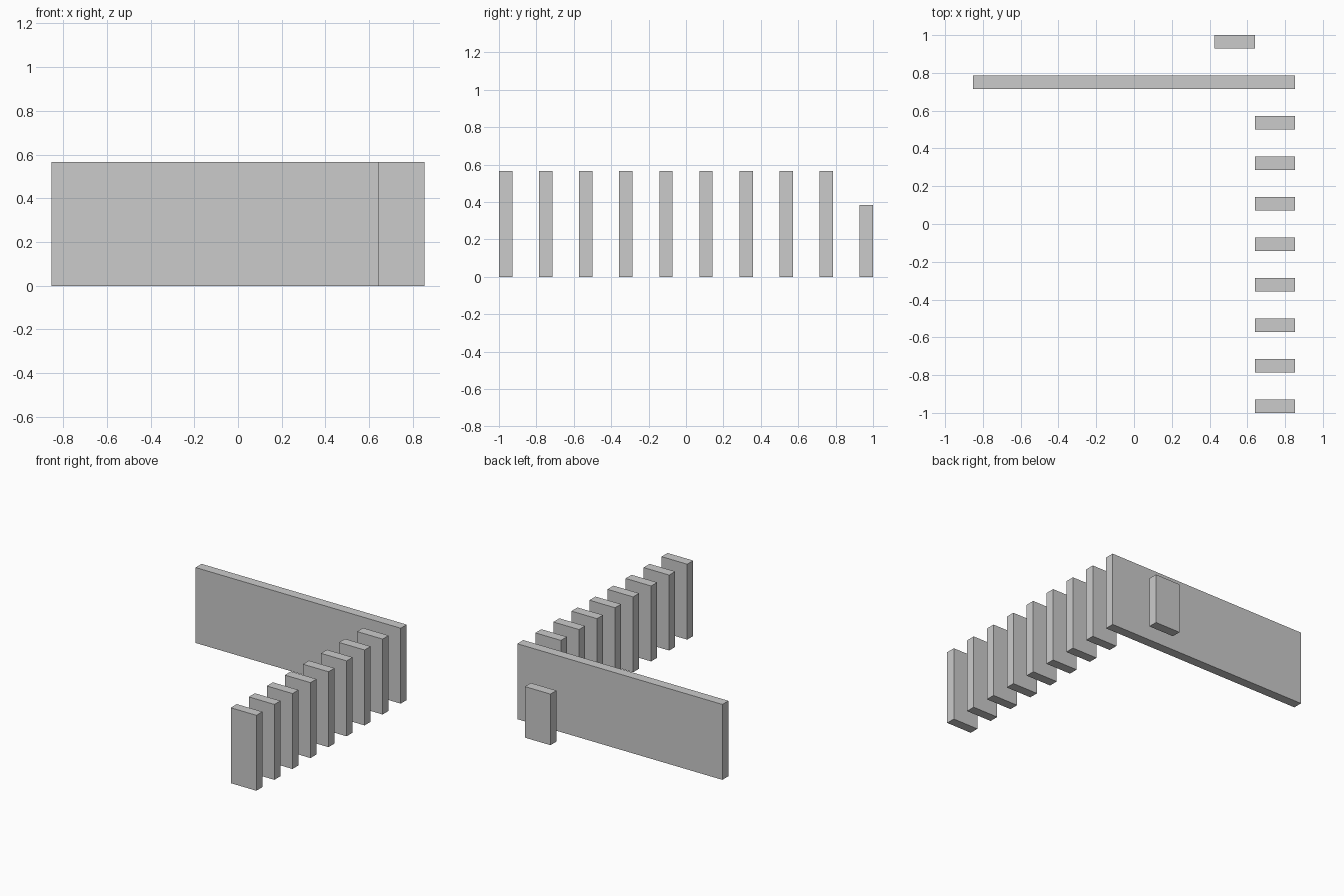
import bpy

if "Cube" in bpy.data.objects:
    bpy.data.objects.remove(bpy.data.objects["Cube"])

PITCH = 2 / 9.333      # spacing between slab centres
THICK = PITCH / 3      # slab thickness
HEIGHT = 0.567
EDGE = 0.853           # half width of the long wall
POST_W = 0.213


def slab(name, x0, x1, row, height):
    """Upright slab standing on the ground, in the given row from the front."""
    y = -1 + THICK / 2 + row * PITCH
    bpy.ops.mesh.primitive_cube_add(size=1, location=((x0 + x1) / 2, y, height / 2))
    ob = bpy.context.object
    ob.name = name
    ob.scale = (x1 - x0, THICK, height)
    bpy.ops.object.transform_apply(location=False, rotation=False, scale=True)
    return ob


# Row of equal fins along the right side
for i in range(8):
    slab(f"fin_{i + 1}", EDGE - POST_W, EDGE, i, HEIGHT)

# Long wall
slab("long_wall", -EDGE, EDGE, 8, HEIGHT)

# Short slab behind the wall
slab("short_back_slab", EDGE - 2 * POST_W, EDGE - POST_W, 9, 0.384)
